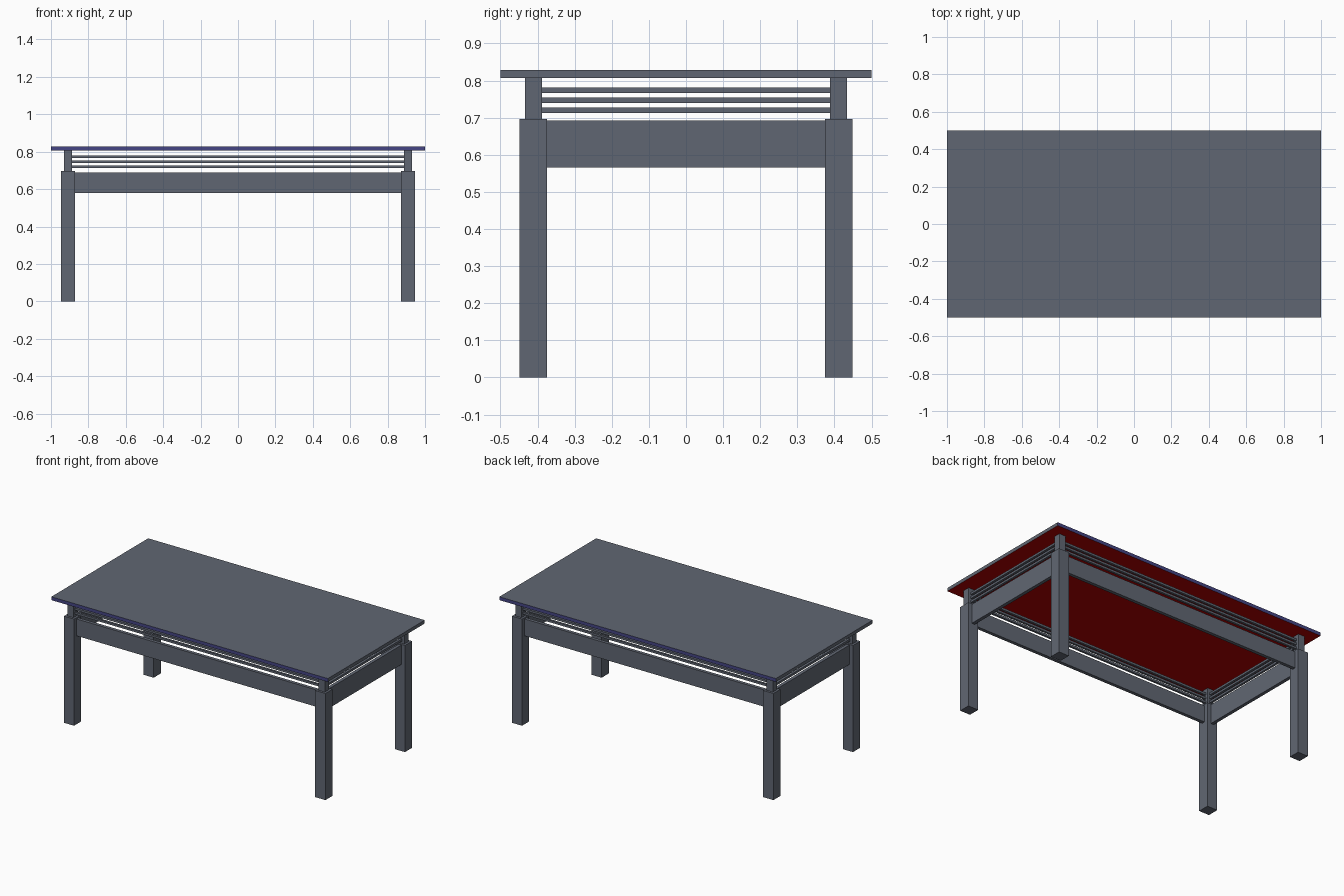
import bpy
import bmesh
from mathutils import Matrix, Vector

cube = bpy.data.objects.get("Cube")
if cube:
    bpy.data.objects.remove(cube, do_unlink=True)


def material(name, color):
    mat = bpy.data.materials.new(name)
    mat.use_nodes = True
    mat.diffuse_color = (*color, 1)
    for node in mat.node_tree.nodes:
        if node.type == 'BSDF_PRINCIPLED':
            node.inputs["Base Color"].default_value = (*color, 1)
    return mat


slate = material("slate_grey", (0.118, 0.134, 0.17))
blue = material("edge_blue", (0.06, 0.06, 0.23))
red = material("underside_red", (0.42, 0.0, 0.0))


def box(name, center, size, mats=(slate,)):
    mesh = bpy.data.meshes.new(name)
    bm = bmesh.new()
    bmesh.ops.create_cube(
        bm, size=1, matrix=Matrix.Translation(center) @ Matrix.Diagonal((*size, 1)))
    bm.to_mesh(mesh)
    bm.free()
    obj = bpy.data.objects.new(name, mesh)
    bpy.context.collection.objects.link(obj)
    for mat in mats:
        mesh.materials.append(mat)
    return obj


LEG_X, LEG_Y = 0.909, 0.411
LEG, POST = 0.074, 0.045
LEG_TOP, POST_TOP, TABLE_TOP = 0.697, 0.807, 0.829
BOARD, SLAT = 0.022, 0.014
SLAT_HEIGHTS = (0.72, 0.747, 0.774)

# Tabletop: blue long edges, red underside
top = box("tabletop", (0, 0, (POST_TOP + TABLE_TOP) / 2),
          (2, 1, TABLE_TOP - POST_TOP), (slate, blue, red))
for face in top.data.polygons:
    if abs(face.normal.y) > 0.5:
        face.material_index = 1
    elif face.normal.z < -0.5:
        face.material_index = 2

# Legs with a slimmer post on each
for sx, side in ((-1, "right"), (1, "left")):
    for sy, end in ((-1, "front"), (1, "back")):
        x, y = sx * LEG_X, sy * LEG_Y
        box(f"{end}_{side}_leg", (x, y, LEG_TOP / 2), (LEG, LEG, LEG_TOP))
        box(f"{end}_{side}_post", (x, y, (LEG_TOP + POST_TOP) / 2),
            (POST, POST, POST_TOP - LEG_TOP))

# Aprons between the legs, slats between the posts
for s, long_name, short_name in ((-1, "front", "right"), (1, "back", "left")):
    box(f"{long_name}_apron", (0, s * LEG_Y, 0.633),
        (2 * LEG_X - LEG, BOARD, 0.11))
    box(f"{short_name}_apron", (s * LEG_X, 0, 0.629),
        (BOARD, 2 * LEG_Y - LEG, 0.127))
    for i, z in enumerate(SLAT_HEIGHTS, 1):
        box(f"{long_name}_slat_{i}", (0, s * LEG_Y, z),
            (2 * LEG_X - POST, SLAT, SLAT))
        box(f"{short_name}_slat_{i}", (s * LEG_X, 0, z),
            (SLAT, 2 * LEG_Y - POST, SLAT))
